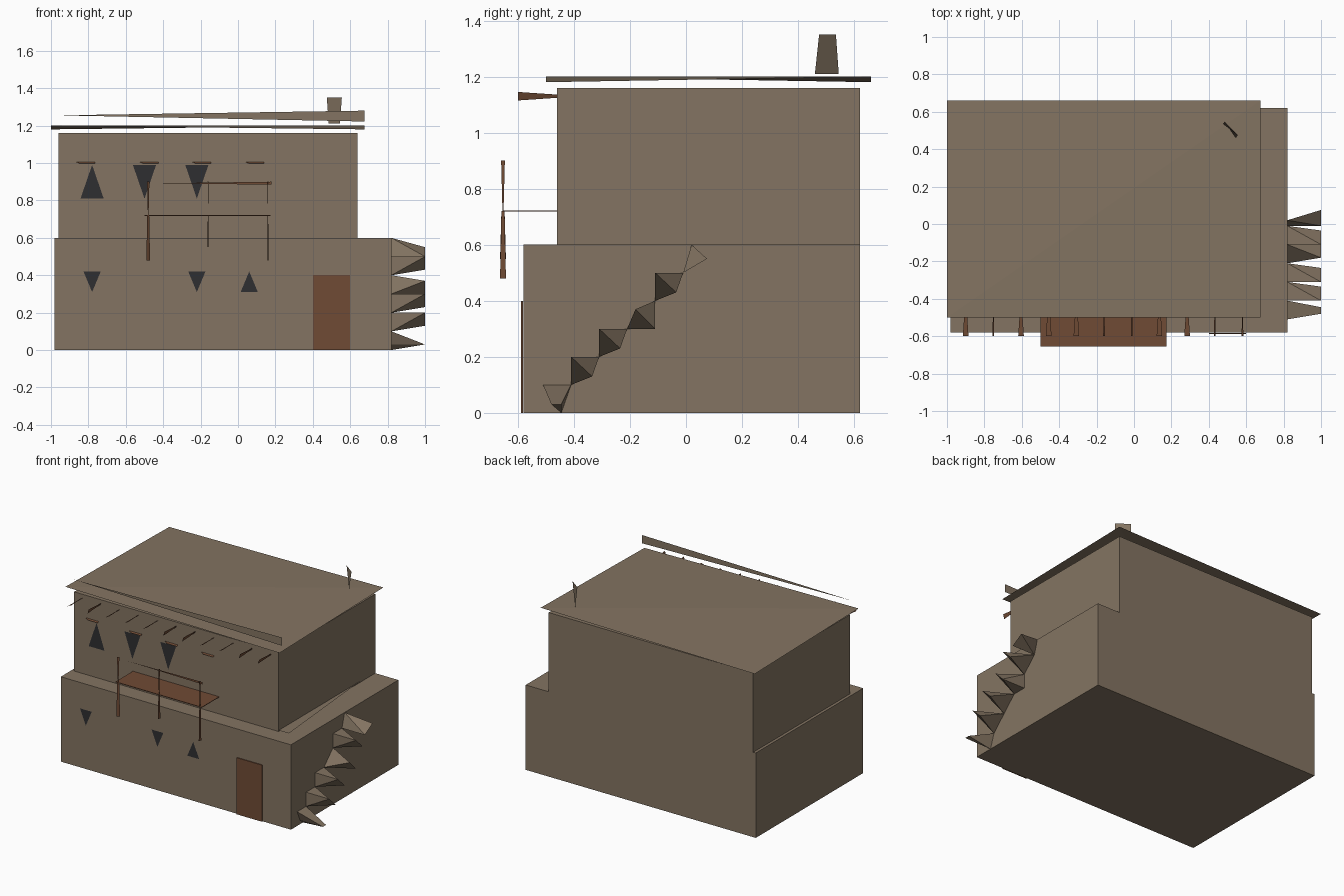
import bpy, bmesh
from mathutils import Vector

cube = bpy.data.objects.get("Cube")
if cube:
    bpy.data.objects.remove(cube, do_unlink=True)


def material(name, rgb):
    m = bpy.data.materials.new(name)
    m.use_nodes = True
    m.diffuse_color = (*rgb, 1)
    m.node_tree.nodes["Principled BSDF"].inputs["Base Color"].default_value = (*rgb, 1)
    return m


ADOBE = material("adobe tan", (0.23, 0.175, 0.122))
WOOD = material("wood brown", (0.16, 0.07, 0.035))
DARK = material("window dark", (0.028, 0.028, 0.031))


def finish(name, bm, mat):
    mesh = bpy.data.meshes.new(name)
    bm.to_mesh(mesh)
    bm.free()
    mesh.materials.append(mat)
    ob = bpy.data.objects.new(name, mesh)
    bpy.context.collection.objects.link(ob)
    return ob


def box(name, lo, hi, mat):
    lo, hi = Vector(lo), Vector(hi)
    bm = bmesh.new()
    bmesh.ops.create_cube(bm, size=1)
    for v in bm.verts:
        v.co = (lo + hi) / 2 + v.co * (hi - lo)
    return finish(name, bm, mat)


def sheet(name, polys, mat):
    """Flat plates, each given by its corner points."""
    bm = bmesh.new()
    for pts in polys:
        bm.faces.new([bm.verts.new(p) for p in pts])
    return finish(name, bm, mat)


def upright(x, y, z0, z1, w0, w1, turn):
    """Tapered upright blade, turned in plan by the direction 'turn'."""
    tx, ty = turn
    return [(x + s * w * tx, y + s * w * ty, z)
            for s, w, z in ((-1, w0, z0), (1, w0, z0), (1, w1, z1), (-1, w1, z1))]


# Main storeys
box("lower_storey", (-0.98, -0.58, 0), (0.82, 0.62, 0.6), ADOBE)
box("upper_storey", (-0.96, -0.46, 0.6), (0.64, 0.62, 1.16), ADOBE)
sheet("terrace_edge", [[(0.64, -0.46, 0.608), (0.72, -0.46, 0.608), (0.64, 0.45, 0.608)]], ADOBE)

# Thin twisted roof
a, b, c, d = (-1, -0.5, 1.2), (0.675, -0.5, 1.18), (0.675, 0.66, 1.2), (-1, 0.66, 1.18)
sheet("roof", [[a, b, c], [a, c, d]], ADOBE)

# Tapered parapet and chimney blade
sheet("parapet", [[(-0.96, -0.475, 1.255), (0.675, -0.475, 1.222), (0.675, -0.475, 1.28)]], ADOBE)
sheet("chimney", [[(0.485, 0.545, 1.21), (0.545, 0.46, 1.21),
                   (0.555, 0.475, 1.35), (0.475, 0.535, 1.35)]], ADOBE)

# Roof beam ends, tilted alternately
beams = []
for i in range(11):
    x = -0.9 + i * 0.148
    tx, tz = (0.3, 0.95) if i in (1, 5, 6, 9, 10) else (0.95, 0.5)
    beams.append([(x + s * w * tx, y, 1.13 + s * w * tz)
                  for s, w, y in ((-1, 0.016, -0.6), (1, 0.016, -0.6),
                                  (1, 0.006, -0.46), (-1, 0.006, -0.46))])
sheet("roof_beams", beams, WOOD)


# Triangular windows
def window(x, y, half, base, tip):
    return [(x - half, y, base), (x + half, y, base), (x, y, tip)]


sheet("upper_windows", [window(x, -0.466, 0.062, *z) for x, z in
                        ((-0.78, (0.81, 0.99)), (-0.5, (0.99, 0.81)), (-0.22, (0.99, 0.81)))], DARK)
sheet("lower_windows", [window(x, -0.586, 0.046, *z) for x, z in
                        ((-0.78, (0.42, 0.31)), (-0.22, (0.42, 0.31)), (0.06, (0.31, 0.42)))], DARK)

# Lintels and door
sheet("lintels", [[(x - 0.05, -0.466, 1.005), (x + 0.05, -0.466, 1.005),
                   (x + 0.05, -0.475, 0.997), (x - 0.03, -0.475, 0.997)]
                  for x in (-0.815, -0.475, -0.195, 0.09)], WOOD)
box("door", (0.4, -0.588, 0), (0.6, -0.582, 0.4), WOOD)

# Balcony floor, posts and rail
box("balcony_floor", (-0.5, -0.655, 0.718), (0.175, -0.46, 0.722), WOOD)
posts = []
for x, foot, turn in ((-0.48, 0.48, (0.9, 0.6)), (-0.16, 0.55, (0.25, 0.95)), (0.16, 0.48, (0.25, 0.95))):
    posts.append(upright(x, -0.653, foot, 0.72, 0.011, 0.006, turn))
    posts.append(upright(x, -0.653, 0.72, 0.9, 0.002, 0.007, turn))
sheet("balcony_posts", posts, WOOD)
sheet("balcony_rail", [[(-0.41, -0.653, 0.892), (0.18, -0.653, 0.884), (0.18, -0.653, 0.9)]], WOOD)

# Faceted outside stair: one wedge-shaped hull per step
bm = bmesh.new()
for i in range(6):
    y, z = -0.51 + i * 0.1, i * 0.1
    if i == 0:
        inner = [(0.03, 0.03), (0, 0.1), (0.1, 0.1), (0.065, 0)]
        outer = [(0.03, 0.03), (0.065, 0.03)]
    elif i == 3:
        inner = [(0, 0), (0.1, 0), (0.1, 0.1)]
        outer = [(0.03, 0.07), (0.1, 0)]
    elif i == 5:
        inner = [(0, 0), (0.03, 0.1)]
        outer = [(0, 0), (0.085, 0.05)]
    else:
        inner = [(0, 0), (0, 0.1), (0.1, 0.1)]
        outer = [(0, 0.1), (0.075, 0.03)]
    verts = [bm.verts.new((x, y + dy, z + dz))
             for x, pts in ((0.82, inner), (1.0, outer)) for dy, dz in pts]
    bmesh.ops.convex_hull(bm, input=verts)
finish("outside_stair", bm, ADOBE)
